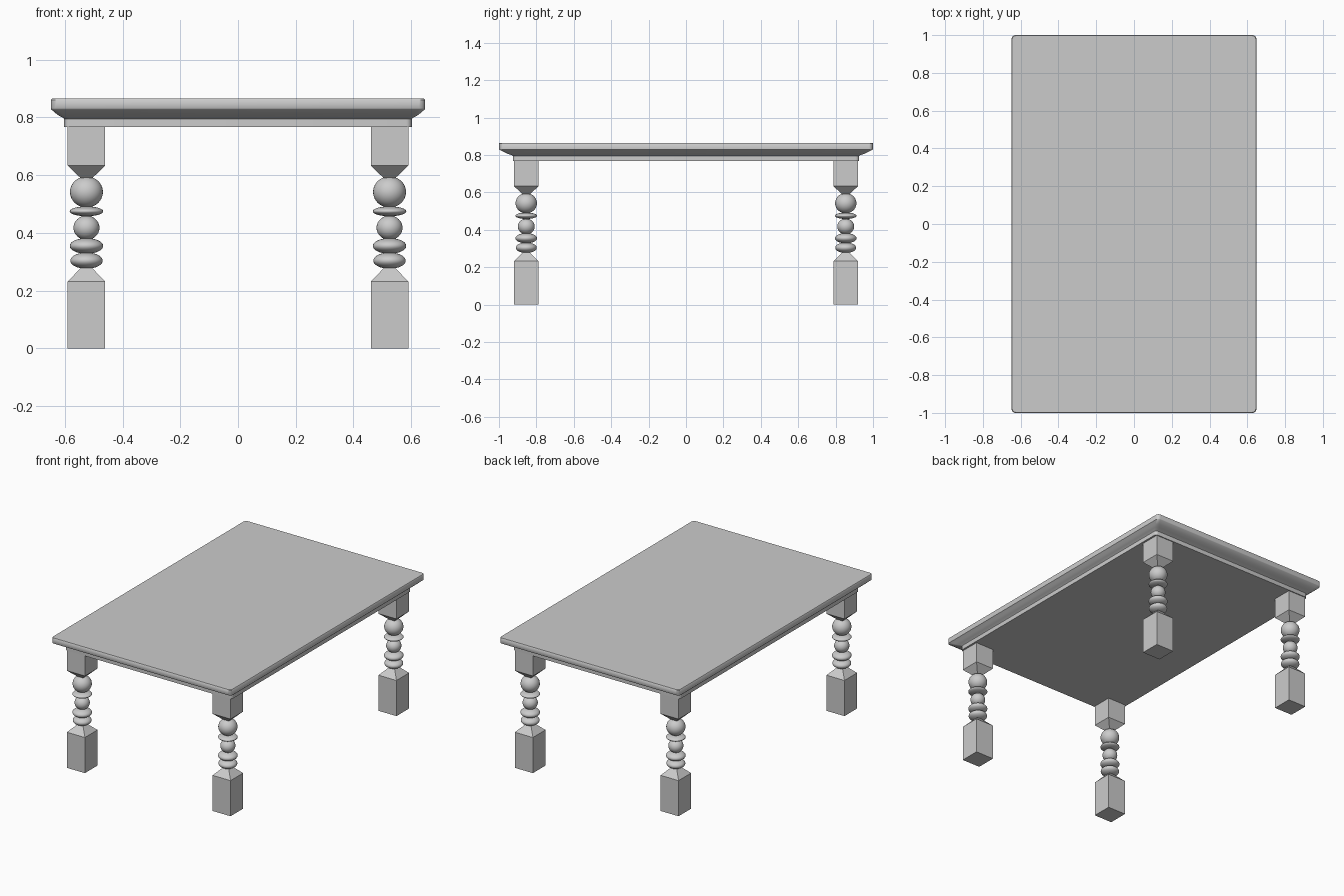
import bpy, bmesh
from math import sin, cos, pi

if "Cube" in bpy.data.objects:
    bpy.data.objects.remove(bpy.data.objects["Cube"])

LEG = (0.525, 0.854)   # leg centre


def add_object(name, bm, smooth=40):
    bmesh.ops.recalc_face_normals(bm, faces=bm.faces)
    me = bpy.data.meshes.new(name)
    bm.to_mesh(me)
    bm.free()
    ob = bpy.data.objects.new(name, me)
    bpy.context.collection.objects.link(ob)
    bpy.ops.object.select_all(action='DESELECT')
    ob.select_set(True)
    bpy.context.view_layer.objects.active = ob
    if smooth:
        bpy.ops.object.shade_smooth_by_angle(angle=smooth * pi / 180)
    return ob


def loft(rings):
    """Skin a stack of closed rings and cap both ends."""
    bm = bmesh.new()
    loops = [[bm.verts.new(p) for p in ring] for ring in rings]
    n = len(loops[0])
    for a, b in zip(loops, loops[1:]):
        for i in range(n):
            j = (i + 1) % n
            bm.faces.new((a[i], a[j], b[j], b[i]))
    bm.faces.new(loops[0][::-1])
    bm.faces.new(loops[-1])
    return bm


def rounded_rect(hx, hy, z, r, seg=5):
    pts = []
    for k, (sx, sy) in enumerate([(1, 1), (-1, 1), (-1, -1), (1, -1)]):
        for i in range(seg + 1):
            a = (k + i / seg) * pi / 2
            pts.append((sx * (hx - r) + r * cos(a), sy * (hy - r) + r * sin(a), z))
    return pts


def square(h, z):
    return [(LEG[0] + sx * h, LEG[1] + sy * h, z)
            for sx, sy in [(1, 1), (-1, 1), (-1, -1), (1, -1)]]


def four_corners(ob):
    m = ob.modifiers.new("corners", 'MIRROR')
    m.use_axis = (True, True, False)
    m.use_mirror_merge = False


# Moulded table top: lower band, cove and rim (half x, half y, z)
profile = [(0.602, 0.925, 0.767), (0.602, 0.925, 0.795), (0.606, 0.932, 0.799),
           (0.618, 0.951, 0.805), (0.631, 0.970, 0.814), (0.648, 0.998, 0.829),
           (0.648, 1.0, 0.832), (0.648, 1.0, 0.861), (0.645, 0.997, 0.865)]
add_object("table_top", loft([rounded_rect(x, y, z, 0.02) for x, y, z in profile]))

# Square leg blocks with tapered ends
four_corners(add_object("foot_blocks", loft(
    [square(0.065, 0), square(0.065, 0.232), square(0.018, 0.280)]), 0))
four_corners(add_object("upper_blocks", loft(
    [square(0.018, 0.588), square(0.065, 0.633), square(0.065, 0.767)]), 0))

# Turned beads and discs: centre z, radius, half height
turnings = [("lower_disc", 0.304, 0.056, 0.028), ("middle_disc", 0.355, 0.058, 0.027),
            ("small_bead", 0.418, 0.045, 0.042), ("upper_disc", 0.475, 0.058, 0.017),
            ("large_bead", 0.542, 0.057, 0.054)]
for name, z, r, h in turnings:
    bm = bmesh.new()
    bmesh.ops.create_uvsphere(bm, u_segments=32, v_segments=20, radius=1)
    for v in bm.verts:
        v.co = (LEG[0] + v.co.x * r, LEG[1] + v.co.y * r, z + v.co.z * h)
    four_corners(add_object(name + "s", bm, 60))

# Core that joins the turned parts
bm = loft([[(LEG[0] + 0.018 * cos(i * pi / 12), LEG[1] + 0.018 * sin(i * pi / 12), z)
            for i in range(24)] for z in (0.26, 0.61)])
four_corners(add_object("leg_cores", bm))
